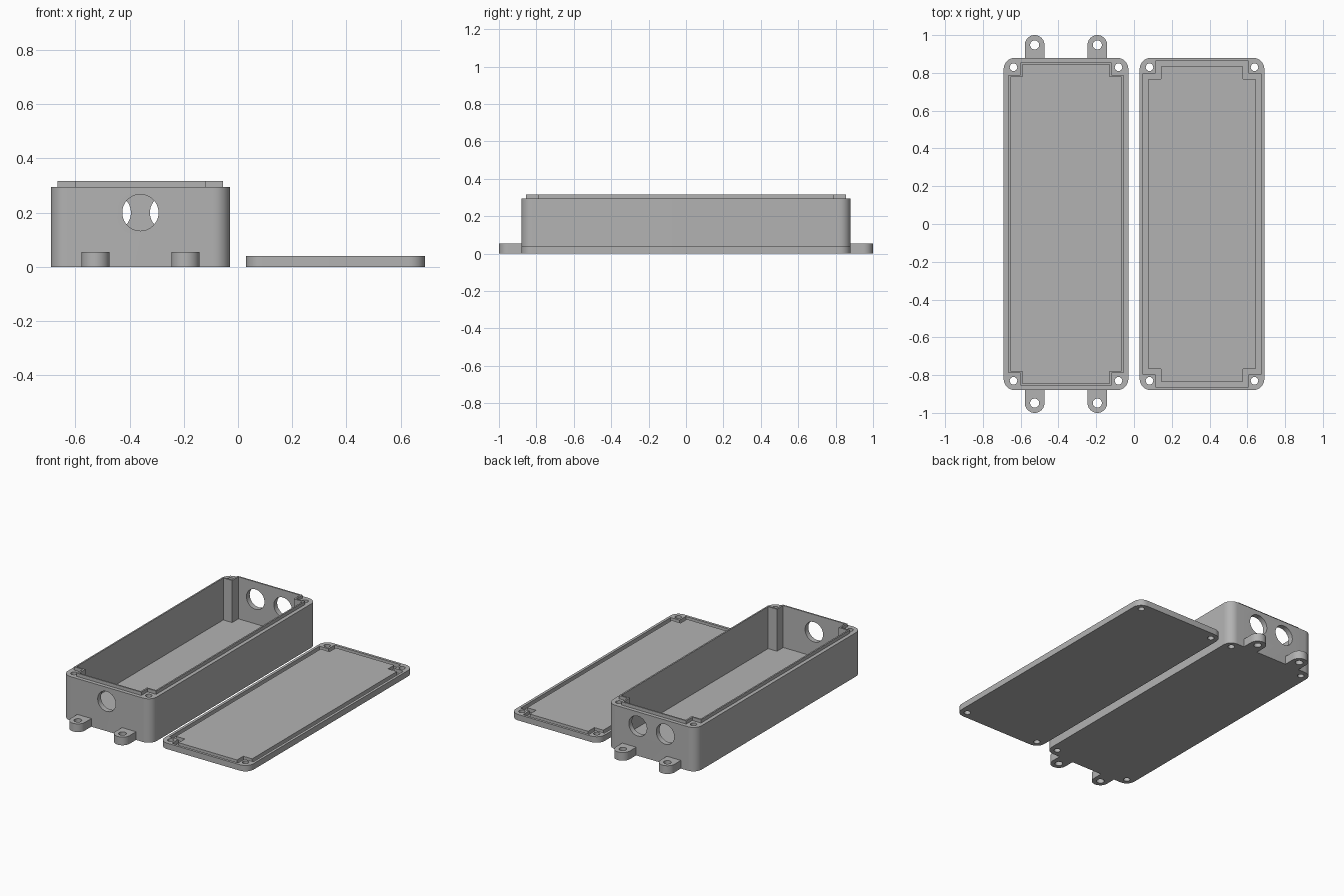
import bpy, bmesh
from math import pi, cos, sin, radians

if "Cube" in bpy.data.objects:
    bpy.data.objects.remove(bpy.data.objects["Cube"], do_unlink=True)

HALF_X, HALF_Y, CORNER = 0.33, 0.88, 0.06   # shared outline of box and lid
BOX_X, LID_X = -0.36, 0.36
BOX_H, LID_H, LIP_TOP, FLOOR = 0.295, 0.04, 0.317, 0.035

grey = bpy.data.materials.new("plastic grey")
grey.use_nodes = True
grey.diffuse_color = (0.45, 0.45, 0.45, 1)
grey.node_tree.nodes["Principled BSDF"].inputs["Base Color"].default_value = (0.45, 0.45, 0.45, 1)


def prism(name, outline, z0, z1, cx=0.0, cy=0.0):
    """Solid with the given 2D outline between two heights."""
    bm = bmesh.new()
    base = bm.faces.new([bm.verts.new((cx + x, cy + y, z0)) for x, y in outline])
    ext = bmesh.ops.extrude_face_region(bm, geom=[base])
    top = [v for v in ext["geom"] if isinstance(v, bmesh.types.BMVert)]
    bmesh.ops.translate(bm, verts=top, vec=(0, 0, z1 - z0))
    bmesh.ops.recalc_face_normals(bm, faces=bm.faces)
    mesh = bpy.data.meshes.new(name)
    bm.to_mesh(mesh)
    bm.free()
    obj = bpy.data.objects.new(name, mesh)
    bpy.context.collection.objects.link(obj)
    mesh.materials.append(grey)
    return obj


def rounded(hx, hy, r, steps=10):
    """Rectangle with rounded corners."""
    pts = []
    for i, (sx, sy) in enumerate([(1, 1), (-1, 1), (-1, -1), (1, -1)]):
        for k in range(steps + 1):
            a = (i + k / steps) * pi / 2
            pts.append((sx * (hx - r) + r * cos(a), sy * (hy - r) + r * sin(a)))
    return pts


def notched(hx, hy, nx, ny):
    """Rectangle with square corners cut out around the screw posts."""
    quarter = [(hx, ny), (nx, ny), (nx, hy)]
    half = quarter + [(-x, y) for x, y in reversed(quarter)]
    return half + [(-x, -y) for x, y in half]


def circle(r, n=40):
    return [(r * cos(2 * pi * k / n), r * sin(2 * pi * k / n)) for k in range(n)]


def tab_outline(r, length, n=20):
    """Straight tab with a half-round end towards +y."""
    arc = [(r * cos(pi * k / n), r * sin(pi * k / n)) for k in range(n + 1)]
    return arc + [(-r, -length), (r, -length)]


def combine(target, tool, operation="DIFFERENCE"):
    """Apply a boolean and discard the tool."""
    mod = target.modifiers.new("bool", "BOOLEAN")
    mod.operation, mod.solver, mod.object = operation, "EXACT", tool
    tool.hide_render = True
    bpy.context.view_layer.objects.active = target
    bpy.ops.object.modifier_apply(modifier=mod.name)
    bpy.data.objects.remove(tool, do_unlink=True)


def finish(obj):
    bpy.ops.object.select_all(action="DESELECT")
    obj.select_set(True)
    bpy.context.view_layer.objects.active = obj
    bpy.ops.object.shade_smooth_by_angle(angle=radians(30))


def screw_holes(target, cx):
    for sx in (-1, 1):
        for sy in (-1, 1):
            combine(target, prism("screw_cutter", circle(0.02, 24), -0.1, 0.5,
                                  cx + sx * 0.278, sy * 0.83))


# Box body with a raised sealing lip, hollowed around the corner posts
box = prism("box_body", rounded(HALF_X, HALF_Y, CORNER), 0, BOX_H, BOX_X)
lip = prism("lip", notched(0.305, 0.855, 0.24, 0.79), 0.2, LIP_TOP, BOX_X)
combine(box, lip, "UNION")
combine(box, prism("cavity", notched(0.295, 0.845, 0.229, 0.779), FLOOR, 0.5, BOX_X))
screw_holes(box, BOX_X)

# Cable holes: one in the front wall, two in the back wall
for dx, wall_y in ((0, -HALF_Y), (-0.102, HALF_Y), (0.102, HALF_Y)):
    drill = prism("cable_cutter", circle(0.067), -0.15, 0.15)
    drill.rotation_euler.x = pi / 2
    drill.location = (BOX_X + dx, wall_y, 0.2)
    bpy.context.view_layer.update()
    combine(box, drill)
finish(box)

# Mounting tabs at both ends
for end, sy in (("front", -1), ("back", 1)):
    for side, sx in (("right", -1), ("left", 1)):
        outline = [(x, sy * y) for x, y in tab_outline(0.052, 0.072)]
        pos = (BOX_X + sx * 0.166, sy * 0.948)
        tab = prism(f"{end}_{side}_mounting_tab", outline, 0, 0.055, *pos)
        combine(tab, prism("tab_cutter", circle(0.024, 24), -0.1, 0.2, *pos))
        finish(tab)

# Lid, lying inside up, with a groove that takes the lip
lid = prism("lid", rounded(HALF_X, HALF_Y, CORNER), 0, LID_H, LID_X)
groove = prism("groove", notched(0.312, 0.863, 0.246, 0.797), 0.015, 0.1, LID_X)
core = prism("groove_core", notched(0.283, 0.834, 0.217, 0.768), -0.1, 0.2, LID_X)
combine(groove, core)
combine(lid, groove)
screw_holes(lid, LID_X)
finish(lid)
